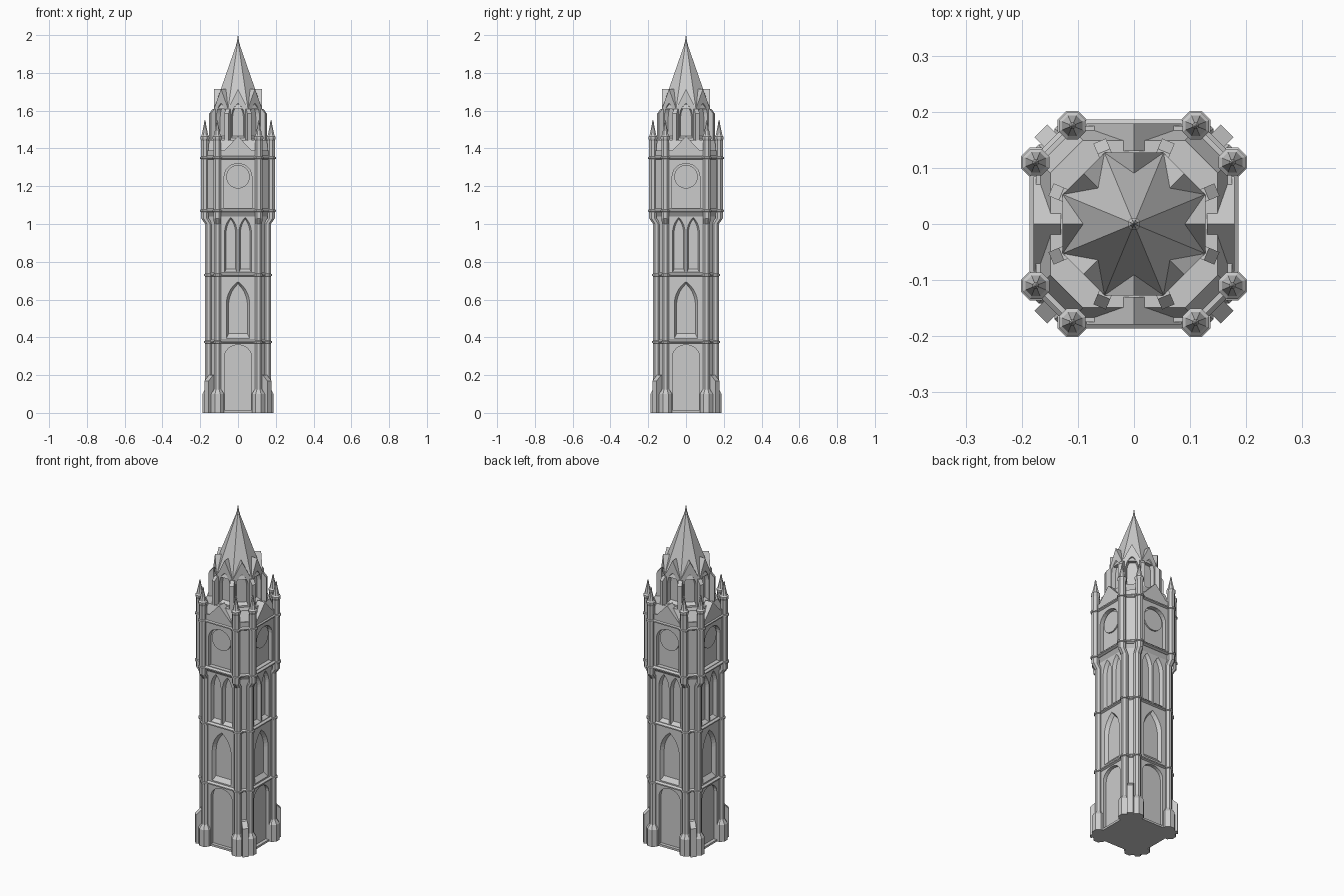
import bpy, bmesh
from math import pi, cos, sin, radians
from mathutils import Matrix

if "Cube" in bpy.data.objects:
    bpy.data.objects.remove(bpy.data.objects["Cube"])


def rot(deg):
    return Matrix.Rotation(radians(deg), 4, 'Z')


def make(name, lofts, turns=(0,)):
    """Each loft is a list of equal-length rings; the set is repeated at every turn angle."""
    bm = bmesh.new()
    for a in turns:
        for rings in lofts:
            vs = [[bm.verts.new(rot(a) @ Matrix.Translation(p).to_translation()) for p in r] for r in rings]
            n = len(vs[0])
            for lo, hi in zip(vs, vs[1:]):
                for i in range(n):
                    bm.faces.new((lo[i], lo[(i + 1) % n], hi[(i + 1) % n], hi[i]))
            bm.faces.new(vs[0][::-1])
            bm.faces.new(vs[-1])
    bmesh.ops.recalc_face_normals(bm, faces=bm.faces)
    me = bpy.data.meshes.new(name)
    bm.to_mesh(me)
    bm.free()
    ob = bpy.data.objects.new(name, me)
    bpy.context.collection.objects.link(ob)
    return ob


def plan(h, c, z):
    """Square with chamfered corners: half size h, chamfer starting at c."""
    return [(c, -h, z), (h, -c, z), (h, c, z), (c, h, z), (-c, h, z), (-h, c, z), (-h, -c, z), (-c, -h, z)]


def ngon(a, z, cx=0, cy=0, n=8):
    """Regular polygon of apothem a with flats facing the axes."""
    r = a / cos(pi / n)
    return [(cx + r * cos(pi * (2 * i + 1) / n), cy + r * sin(pi * (2 * i + 1) / n), z) for i in range(n)]


def extrude(pts, y0, y1):
    return [[(x, y0, z) for x, z in pts], [(x, y1, z) for x, z in pts]]


def arch(cx, w, z0, z1, rise, point):
    """Arch outline: half width w, base z0, crown z1; point=1 is a sharp Gothic head, 0 is round."""
    pts = [(cx - w, z0), (cx + w, z0)]
    for i in range(13):
        t = i / 12 * 2 - 1
        if point:
            R = (w * w + rise * rise) / (2 * w)
            h = (1 - abs(t)) * rise
            x = w - R + max(R * R - h * h, 0) ** 0.5
            pts.append((cx + (x if t < 0 else -x), z1 - rise + h))
        else:
            pts.append((cx + w * cos(pi * (t + 1) / 2), z1 - rise + rise * sin(pi * (t + 1) / 2)))
    return pts


def splay(cx, w, z0, z1, rise, y0, y1, d):
    """Cutter that narrows by d from y0 to y1, with a sloping sill."""
    outer = arch(cx, w, z0, z1, rise, 1)
    inner = arch(cx, w - d, z0 + 2 * d, z1 - d, rise - d / 2, 1)
    return [[(x, y0 - 0.01, z) for x, z in outer], [(x, y0, z) for x, z in outer],
            [(x, y1, z) for x, z in inner]]


def cut(ob, cutter):
    m = ob.modifiers.new("openings", 'BOOLEAN')
    m.operation, m.solver, m.object = 'DIFFERENCE', 'EXACT', cutter
    bpy.context.view_layer.update()
    ob_eval = ob.evaluated_get(bpy.context.evaluated_depsgraph_get())
    me = bpy.data.meshes.new_from_object(ob_eval)
    ob.modifiers.clear()
    ob.data = me
    bpy.data.objects.remove(cutter)


SIDES = (0, 90, 180, 270)
EIGHT = [45 * i for i in range(8)]
W, U = 0.155, 0.175          # lower and upper wall distance

# Tower shaft with door, window and clock niches cut in all four faces
shaft = make("tower_shaft", [[plan(W, 0.108, 0), plan(W, 0.108, 1.04), plan(U, 0.112, 1.07), plan(U, 0.112, 1.39)]])
niches = [
    extrude(arch(0, 0.07, 0.012, 0.36, 0.06, 0), -W - 0.02, -W + 0.02),
    splay(0, 0.062, 0.395, 0.695, 0.12, -W, -W + 0.02, 0.012),
    splay(-0.038, 0.033, 0.745, 1.035, 0.08, -W, -W + 0.02, 0.008),
    splay(0.038, 0.033, 0.745, 1.035, 0.08, -W, -W + 0.02, 0.008),
    extrude(arch(0, 0.073, 1.085, 1.32, 0.068, 0), -U - 0.02, -U + 0.025),
]
cut(shaft, make("niche_cutter", niches, SIDES))

# Clock discs
disc = [(0.062 * cos(2 * pi * i / 32), 1.25 + 0.062 * sin(2 * pi * i / 32)) for i in range(32)]
make("clock_discs", [extrude(disc, -U + 0.017, -U + 0.03)], SIDES)

# String courses
bands = [(0.375, W, 0.108), (0.73, W, 0.108), (1.07, U, 0.112), (1.35, U, 0.112)]
make("string_courses", [[plan(h, c, z - 0.008), plan(h + 0.011, c, z - 0.003),
                         plan(h + 0.011, c, z + 0.004), plan(h, c, z + 0.012)] for z, h, c in bands])

# Octagonal corner turrets, two per corner, with plinth, corbel and pinnacle
prof = [(0.034, 0), (0.034, 0.1), (0.019, 0.125)]
for z in (0.375, 0.73):
    prof += [(0.019, z - 0.007), (0.025, z - 0.004), (0.025, z + 0.004), (0.019, z + 0.007)]
prof += [(0.019, 1.0), (0.02, 1.03)]
for z in (1.07, 1.35):
    prof += [(0.02, z - 0.007), (0.026, z - 0.004), (0.026, z + 0.004), (0.02, z + 0.007)]
prof += [(0.02, 1.44), (0.024, 1.452), (0.024, 1.462), (0.018, 1.468), (0.005, 1.53), (0.006, 1.535), (0.0008, 1.55)]


def turret(s):
    return [ngon(r, z, s * (0.108 if z < 1.01 else 0.11), -(W if z < 1.01 else U)) for r, z in prof]


make("corner_turrets", [turret(-1), turret(1)], SIDES)

# Diagonal foot buttresses with sloping tops
foot = [(-0.235, 0), (-0.15, 0), (-0.15, 0.205), (-0.203, 0.2), (-0.235, 0.17)]
make("foot_buttresses", [[[(x, y, z) for y, z in foot] for x in (-0.016, 0.016)]], [45, 135, 225, 315])

# Main roof skirt and face gables
make("roof_skirt", [[plan(0.17, 0.112, 1.38), plan(0.15, 0.092, 1.44), plan(0.149, 0.091, 1.445)]])
gable = [(-0.085, 1.35), (0.085, 1.35), (0.085, 1.375), (0, 1.465), (-0.085, 1.375)]
make("face_gables", [extrude(gable, -0.179, -0.13)], SIDES)

# Octagonal lantern: one gabled panel with a lancet, repeated eight times
A = 0.127
hw = A * 0.4142
panel = make("lantern_panel_1", [extrude([(-hw, 1.44), (hw, 1.44), (hw, 1.61), (0, 1.715), (-hw, 1.61)], -A, -0.075)])
cut(panel, make("lancet_cutter", [splay(0, 0.034, 1.455, 1.64, 0.07, -A, -A + 0.022, 0.006)]))
for i, a in enumerate(EIGHT[1:], 2):
    ob = bpy.data.objects.new(f"lantern_panel_{i}", panel.data)
    ob.matrix_world = rot(a)
    bpy.context.collection.objects.link(ob)
make("lantern_core", [[ngon(0.1, 1.43), ngon(0.1, 1.62)]])

# Lantern corner buttresses
butt = [(-0.16, 1.44), (-0.12, 1.44), (-0.12, 1.61), (-0.14, 1.61), (-0.16, 1.585)]
make("lantern_buttresses", [[[(x, y, z) for y, z in butt] for x in (-0.012, 0.012)]], [a + 22.5 for a in EIGHT])

# Spire and finial
make("spire", [[ngon(A, 1.61), ngon(0.007, 1.955)]])
make("finial", [[ngon(r, z) for r, z in [(0.006, 1.935), (0.011, 1.943), (0.011, 1.951), (0.007, 1.957), (0.0008, 2.0)]]])
